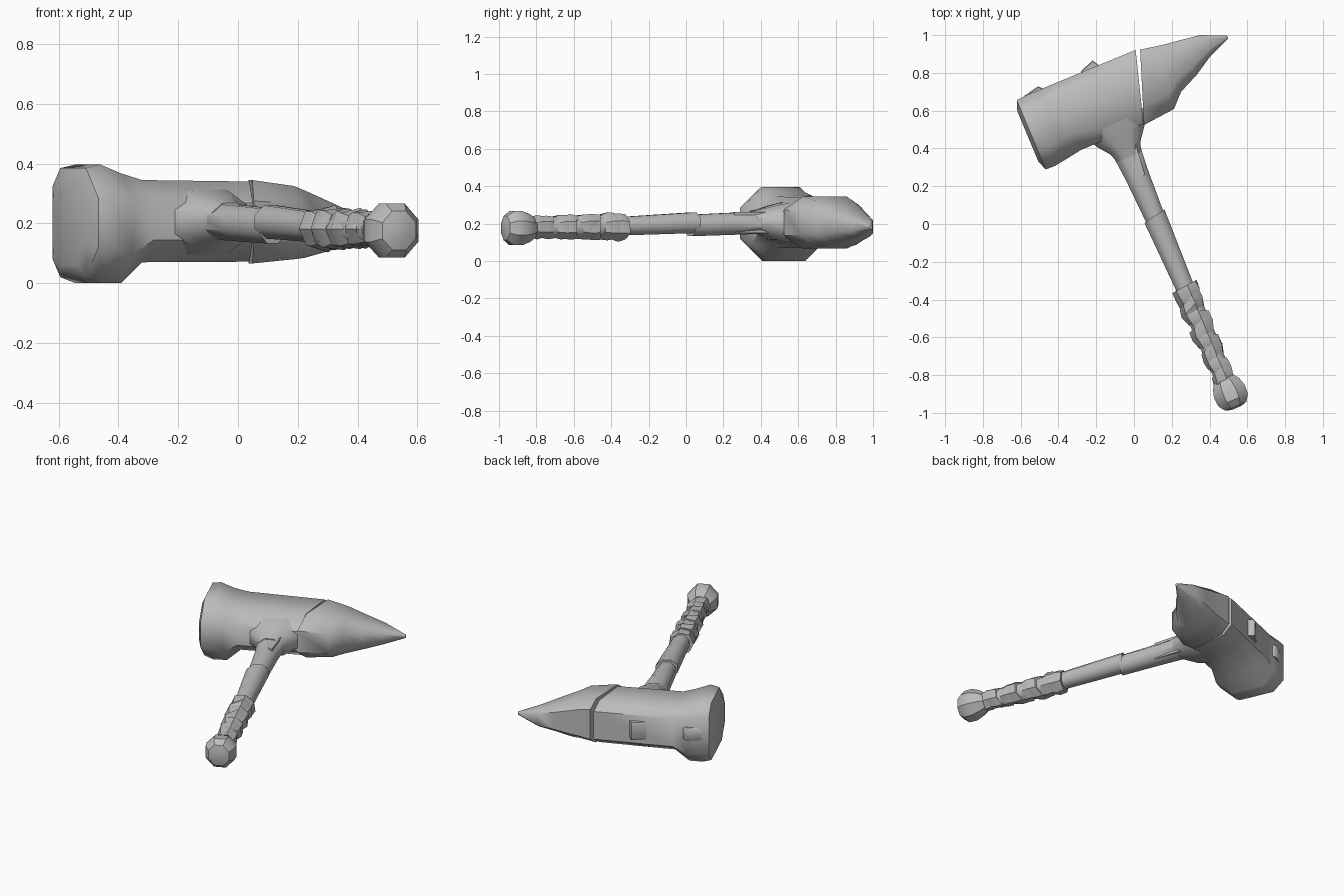
import bpy, bmesh, math, random
from mathutils import Vector

if "Cube" in bpy.data.objects:
    bpy.data.objects.remove(bpy.data.objects["Cube"])

random.seed(4)
metal = bpy.data.materials.new("grey")
metal.diffuse_color = (0.5, 0.5, 0.5, 1)
metal.use_nodes = True
metal.node_tree.nodes["Principled BSDF"].inputs["Base Color"].default_value = metal.diffuse_color
UP = Vector((0, 0, 1))

# Frames: the head runs along HEAD, the handle along SHAFT, at right angles
HEAD, HEAD_SIDE, HEAD_O = Vector((.92, .385, 0)), Vector((-.385, .92, 0)), Vector((0, .65, 0))
SHAFT, SHAFT_SIDE, SHAFT_O = Vector((.393, -.919, 0)), Vector((.919, .393, 0)), Vector((-.045, .40, 0))


def loft(name, rings, frame, angle=50):
    """Skin a row of rings of (along, across, z) points and cap both ends."""
    axis, side, origin = frame
    bm = bmesh.new()
    rows = [[bm.verts.new(origin + axis * a + side * b + UP * z) for a, b, z in r] for r in rings]
    n = len(rows[0])
    for lo, hi in zip(rows, rows[1:]):
        for i in range(n):
            j = (i + 1) % n
            bm.faces.new((lo[i], lo[j], hi[j], hi[i]))
    bm.faces.new(rows[0])
    bm.faces.new(rows[-1])
    bmesh.ops.recalc_face_normals(bm, faces=bm.faces)
    me = bpy.data.meshes.new(name)
    bm.to_mesh(me)
    bm.free()
    me.materials.append(metal)
    me.shade_smooth()
    me.set_sharp_from_angle(angle=math.radians(angle))
    ob = bpy.data.objects.new(name, me)
    bpy.context.collection.objects.link(ob)
    return ob


def octagon(u, v0, v1, z0, z1, front, back, slant=0):
    """Chamfered rectangle; front and back are chamfer shares of its size."""
    w, h = v1 - v0, z1 - z0
    f, b, fz, bz = w * front, w * back, h * front, h * back
    pts = [(v0 + f, z0), (v1 - b, z0), (v1, z0 + bz), (v1, z1 - bz),
           (v1 - b, z1), (v0 + f, z1), (v0, z1 - fz), (v0, z0 + fz)]
    return [(u + slant * (v - v0), v, z) for v, z in pts]


def ring(t, rx, rz, z, n=8, off=0, tilt=0, rough=0):
    """Round section of the handle, optionally tilted and roughened."""
    out = []
    for i in range(n):
        a = math.tau * (i + .5) / n
        k = 1 + random.uniform(-rough, rough)
        x = rx * k * math.cos(a)
        out.append((t + tilt * x, off + x, z + rz * k * math.sin(a)))
    return out


head = (HEAD, HEAD_SIDE, HEAD_O)
shaft = (SHAFT, SHAFT_SIDE, SHAFT_O)

# Hammer block with flared striking face
loft("hammer_block", [octagon(*s) for s in (
    (-.592, -.10, .19, .06, .34, .28, .2),
    (-.572, -.153, .245, .02, .385, .27, .17),
    (-.52, -.155, .25, .0, .397, .27, .2),
    (-.44, -.143, .25, .0, .367, .27, .2),
    (-.36, -.13, .25, .07, .345, .27, .17),
    (.0, -.13, .248, .072, .34, .27, .17, .3))], head)

# Rear spike, starting on a slanted joint
loft("spike", [octagon(*s) for s in (
    (.0, -.137, .24, .066, .345, .25, .16, .36),
    (.18, -.12, .225, .08, .325, .25, .16, .1),
    (.25, -.05, .218, .085, .31, .25, .16),
    (.36, .0, .203, .11, .27, .25, .16),
    (.46, .06, .188, .13, .235, .25, .16),
    (.59, .115, .13, .172, .19, .25, .2))], head)

# Small shaft wedge on the back of the head, and a nick by the face
loft("shaft_wedge", [octagon(u, .22, v, .15, .26, .1, .1)
                     for u, v in ((-.20, .255), (-.12, .285), (-.10, .25))], head)
loft("face_nick", [octagon(u, .2, v, .17, .25, .1, .1)
                   for u, v in ((-.53, .25), (-.44, .27), (-.42, .25))], head)

# Socket that blends head into handle
loft("socket", [ring(-.16, .19, .12, .205), ring(-.07, .15, .10, .205),
                ring(.0, .092, .075, .21), ring(.05, .075, .063, .21)], shaft)

# Pointed straps above and below the upper handle
for name, z, dz in (("strap_upper", .262, -.03), ("strap_lower", .15, .03)):
    loft(name, [[(-.1, -.07, z), (-.1, .07, z), (-.1, .07, z + dz), (-.1, -.07, z + dz)],
                [(.17, .02, z), (.17, .04, z), (.17, .04, z + dz), (.17, .02, z + dz)]], shaft)

# Two stepped handle sections
loft("upper_handle", [ring(-.05, .09, .065, .208), ring(.15, .07, .064, .20),
                      ring(.41, .057, .062, .19, tilt=-.2)], shaft)
loft("lower_handle", [ring(.39, .068, .06, .205, tilt=-.2), ring(.84, .052, .053, .185)], shaft)

# Grip core and rough crossing wraps
loft("grip_core", [ring(.80, .06, .06, .182), ring(1.1, .058, .06, .18), ring(1.37, .05, .055, .178)], shaft)
for i in range(8):
    t = .80 + i * .068
    r = .079 - .0022 * i
    tilt = .45 * (-1) ** i if i else -.1
    loft(f"grip_wrap_{i + 1}", [
        ring(t - .005, r * .94, r * .92, .182, 7, 0, tilt, .08),
        ring(t + .04, r, r, .182, 7, 0, tilt, .08),
        ring(t + .085, r * .8, r * .8, .18, 7, 0, tilt, .08)], shaft, 35)

# Faceted pommel
loft("pommel", [ring(1.32, .055, .055, .176), ring(1.355, .082, .08, .176),
                ring(1.40, .096, .098, .176), ring(1.45, .092, .098, .176),
                ring(1.485, .066, .07, .176), ring(1.495, .03, .03, .176)], shaft, 35)
